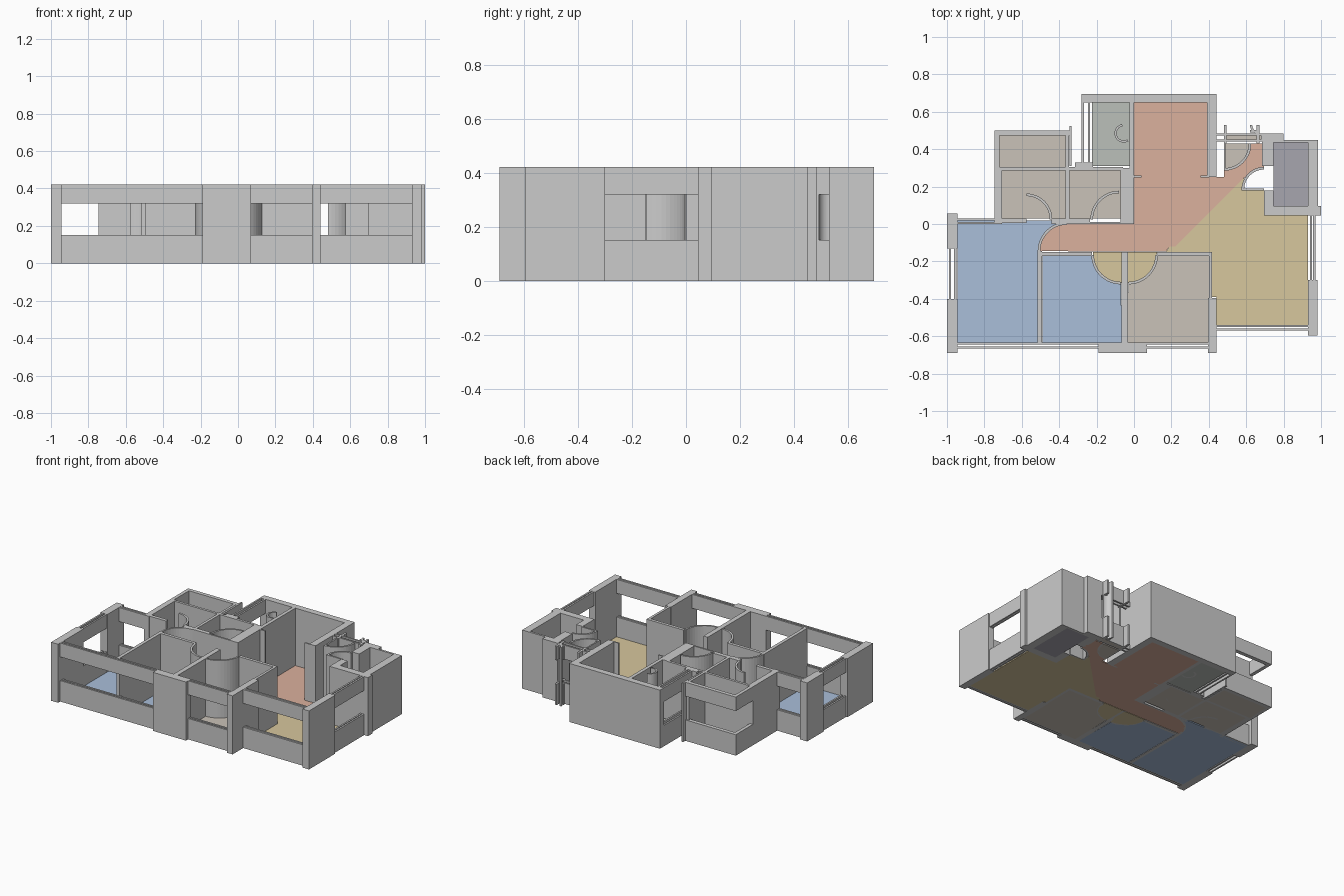
import bpy, bmesh
from math import cos, sin, radians

H, SILL, HEAD, FLOOR = 0.42, 0.15, 0.32, 0.008


def arc(cx, cy, r, a0, a1, n=12):
    return [(cx + r * cos(radians(a0 + (a1 - a0) * i / n)),
             cy + r * sin(radians(a0 + (a1 - a0) * i / n))) for i in range(n + 1)]


def rect(x0, x1, y0, y1):
    return [(x0, y0), (x1, y0), (x1, y1), (x0, y1)]


def extrude(name, outlines, spans, colour=None):
    """Extrude plan outlines through each (z0, z1) span as one object."""
    bm = bmesh.new()
    for pts in outlines:
        for z0, z1 in spans:
            f = bm.faces.new([bm.verts.new((x, y, z0)) for x, y in pts])
            up = bmesh.ops.extrude_face_region(bm, geom=[f])["geom"]
            bmesh.ops.translate(bm, vec=(0, 0, z1 - z0),
                                verts=[v for v in up if isinstance(v, bmesh.types.BMVert)])
    bmesh.ops.recalc_face_normals(bm, faces=bm.faces)
    me = bpy.data.meshes.new(name)
    bm.to_mesh(me)
    bm.free()
    ob = bpy.data.objects.new(name, me)
    bpy.context.collection.objects.link(ob)
    if colour:
        mat = bpy.data.materials.get(colour[0]) or bpy.data.materials.new(colour[0])
        mat.diffuse_color = (*colour[1], 1)
        me.materials.append(mat)
    return ob


def walls(name, *rects):
    return extrude(name, [rect(*r) for r in rects], [(0, H)])


def window(name, x0, x1, y0, y1, t=0.012):
    """Sill and head bands, each made of two parallel skins."""
    if x1 - x0 > y1 - y0:
        skins = [rect(x0, x1, y0, y0 + t), rect(x0, x1, y1 - t, y1)]
    else:
        skins = [rect(x0, x0 + t, y0, y1), rect(x1 - t, x1, y0, y1)]
    extrude(name, skins, [(0, SILL), (HEAD, H)])


def door(name, cx, cy, r, a0, a1, t=0.014):
    """Curved door-swing panel."""
    extrude(name, [arc(cx, cy, r, a0, a1) + arc(cx, cy, r - t, a1, a0)], [(0, H)])


def floor(name, pts, colour):
    extrude(name, [pts], [(0, FLOOR)], colour)


# Outer posts and solid wall lengths
walls("west_posts", (-1.0, -0.945, -0.69, -0.40), (-1.0, -0.945, -0.13, 0.055))
walls("south_posts", (-0.19, 0.07, -0.69, -0.633), (0.395, 0.44, -0.69, -0.395))
walls("east_post", (0.93, 0.98, -0.595, -0.30))
walls("north_wall", (-0.28, 0.44, 0.65, 0.695), (0.39, 0.44, 0.25, 0.66))
walls("shaft_walls", (0.695, 1.0, 0.045, 0.095), (0.93, 0.985, 0.09, 0.45),
      (0.695, 0.745, 0.09, 0.18), (0.695, 0.745, 0.31, 0.45),
      (0.70, 0.98, 0.435, 0.45), (0.68, 0.80, 0.44, 0.485))

# Window bands
window("west_window", -0.99, -0.95, -0.40, -0.13)
window("south_window_left", -0.945, -0.19, -0.666, -0.633)
window("south_window_middle", 0.07, 0.395, -0.666, -0.633)
window("south_window_right", 0.44, 0.93, -0.57, -0.54)
window("east_window", 0.94, 0.97, -0.30, 0.045)
window("bedroom_north_window", -0.945, -0.72, 0.0, 0.03)
window("bath_window", -0.28, -0.235, 0.31, 0.65)
window("balcony_north_window", -0.745, -0.345, 0.472, 0.50, 0.024)
window("balcony_west_window", -0.745, -0.72, 0.30, 0.49, 0.02)
window("entry_window", 0.44, 0.68, 0.44, 0.485)
extrude("entry_window_ends", [rect(0.48, 0.495, 0.43, 0.53), rect(0.655, 0.67, 0.43, 0.53),
                              rect(0.62, 0.66, 0.49, 0.502)], [(0, SILL), (HEAD, H)])

# Inner walls
walls("bedroom_walls", (-0.517, -0.493, -0.64, -0.145), (-0.067, -0.033, -0.64, -0.15),
      (-0.515, -0.225, -0.172, -0.15), (0.125, 0.415, -0.172, -0.15),
      (0.40, 0.418, -0.395, -0.15))
walls("service_walls", (-0.745, -0.705, 0.0, 0.305), (-0.74, -0.575, 0.005, 0.03),
      (-0.44, -0.235, 0.0, 0.03), (-0.365, -0.345, 0.02, 0.30),
      (-0.74, -0.06, 0.287, 0.305), (-0.072, 0.0, 0.0, 0.30), (-0.24, -0.06, 0.0, 0.012))
walls("bath_walls", (-0.025, 0.0, 0.29, 0.655), (-0.315, -0.22, 0.305, 0.33))
walls("balcony_east_wall", (-0.365, -0.348, 0.30, 0.49), (-0.345, -0.333, 0.31, 0.525))
walls("entry_jambs", (0.48, 0.49, 0.285, 0.44), (0.575, 0.695, 0.178, 0.19),
      (0.685, 0.70, 0.31, 0.44), (0.355, 0.40, 0.248, 0.258), (0.0, 0.04, 0.248, 0.258))

# Curved door swings
door("bedroom_door", -0.36, -0.145, 0.155, 90, 180)
door("second_bedroom_door", -0.07, -0.165, 0.158, 180, 270)
door("study_door", -0.03, -0.165, 0.158, 270, 360)
door("utility_door", -0.575, 0.025, 0.138, 0, 90)
door("washroom_door", -0.08, 0.025, 0.153, 90, 180)
door("entry_door", 0.482, 0.43, 0.145, 270, 360)
door("shaft_door", 0.695, 0.185, 0.12, 90, 180)
door("bath_fixture", -0.055, 0.485, 0.05, 100, 300, 0.012)
door("entry_lock", 0.67, 0.53, 0.05, 180, 270, 0.012)

# Coloured floors
BLUE = ("blue", (0.40, 0.52, 0.70))
SALMON = ("salmon", (0.71, 0.44, 0.34))
YELLOW = ("yellow", (0.68, 0.57, 0.34))
BEIGE = ("beige", (0.59, 0.54, 0.48))
GREEN = ("grey_green", (0.50, 0.53, 0.49))
PURPLE = ("grey_purple", (0.39, 0.38, 0.43))

floor("bedroom_floor", [(-0.945, -0.635), (-0.515, -0.635)]
      + arc(-0.36, -0.145, 0.155, 180, 90) + [(-0.36, 0.02), (-0.945, 0.02)], BLUE)
floor("second_bedroom_floor", [(-0.49, -0.635), (-0.065, -0.635)]
      + arc(-0.07, -0.165, 0.155, 270, 180) + [(-0.49, -0.165)], BLUE)
floor("study_floor", [(-0.035, -0.635), (0.40, -0.635), (0.40, -0.165)]
      + arc(-0.03, -0.165, 0.155, 360, 270), BEIGE)
floor("hall_floor", [(0.17, -0.148), (0.19, -0.12), (0.22, -0.12), (0.59, 0.25)]
      + arc(0.695, 0.185, 0.12, 150, 90, 6) + [(0.69, 0.43)]
      + arc(0.482, 0.43, 0.145, 360, 270) + [(0.482, 0.25), (0.39, 0.25), (0.39, 0.65),
      (0.0, 0.65), (0.0, 0.005)] + arc(-0.36, -0.145, 0.15, 90, 180), SALMON)
floor("living_floor", [(0.17, -0.15), (0.41, -0.15), (0.41, -0.39), (0.44, -0.39),
      (0.44, -0.54), (0.93, -0.54), (0.93, 0.045), (0.695, 0.045), (0.695, 0.185),
      (0.575, 0.185), (0.59, 0.25), (0.22, -0.12), (0.19, -0.12)], YELLOW)
floor("door_lobby_floor", arc(-0.07, -0.165, 0.15, 180, 270)
      + arc(-0.03, -0.165, 0.15, 270, 360) + [(0.125, -0.15), (-0.22, -0.15)], YELLOW)
floor("entry_floor", [(0.482, 0.43)] + arc(0.482, 0.43, 0.14, 270, 360), BEIGE)
floor("entry_sill_floor", rect(0.49, 0.68, 0.44, 0.48), BEIGE)
floor("balcony_floor", rect(-0.725, -0.365, 0.305, 0.475), BEIGE)
floor("utility_floor", rect(-0.705, -0.365, 0.03, 0.287), BEIGE)
floor("washroom_floor", rect(-0.345, -0.072, 0.03, 0.287), BEIGE)
floor("bath_floor", rect(-0.225, -0.025, 0.31, 0.65), GREEN)
floor("shaft_floor", rect(0.745, 0.93, 0.095, 0.435), PURPLE)
